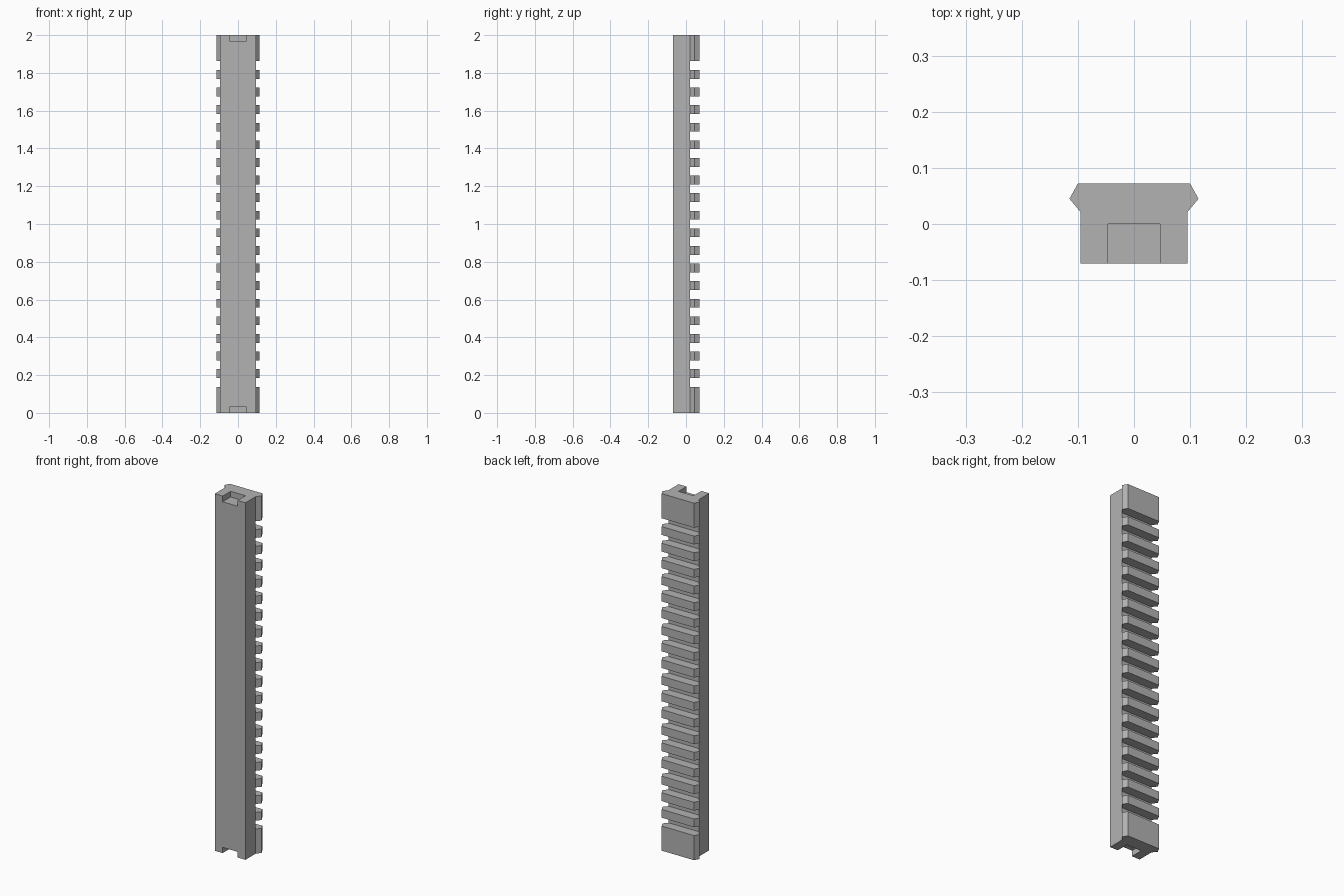
import bpy
import bmesh
from mathutils import Matrix, Vector

LENGTH = 2.0
END_BLOCK = 0.138      # plain length at each end
GROOVES = 19           # cross slots, with one tooth fewer between them
NOTCH_DEPTH = 0.032

cube = bpy.data.objects.get("Cube")
if cube:
    bpy.data.objects.remove(cube, do_unlink=True)


def make_material(name, colour):
    mat = bpy.data.materials.new(name)
    mat.use_nodes = True
    mat.diffuse_color = colour
    for node in mat.node_tree.nodes:
        if node.type == 'BSDF_PRINCIPLED':
            node.inputs["Base Color"].default_value = colour
    return mat


def make_object(name, bm):
    bmesh.ops.recalc_face_normals(bm, faces=bm.faces)
    mesh = bpy.data.meshes.new(name)
    bm.to_mesh(mesh)
    bm.free()
    obj = bpy.data.objects.new(name, mesh)
    bpy.context.collection.objects.link(obj)
    return obj


def add_box(bm, low, high):
    low, high = Vector(low), Vector(high)
    place = Matrix.Translation((low + high) / 2) @ Matrix.Diagonal((*(high - low), 1))
    bmesh.ops.create_cube(bm, size=1, matrix=place)


# Rail: mirrored cross-section extruded along its length
half = [(0.095, -0.07), (0.095, 0.021), (0.115, 0.045), (0.1, 0.072)]
outline = half + [(-x, y) for x, y in reversed(half)]
bm = bmesh.new()
base = bm.faces.new([bm.verts.new((x, y, 0)) for x, y in outline])
extruded = bmesh.ops.extrude_face_region(bm, geom=[base])
top_verts = [v for v in extruded["geom"] if isinstance(v, bmesh.types.BMVert)]
bmesh.ops.translate(bm, vec=(0, 0, LENGTH), verts=top_verts)
rail = make_object("slotted_rail", bm)
rail.data.materials.append(make_material("grey", (0.45, 0.45, 0.45, 1)))

# Cutter: evenly spaced slots across the back, and a notch at each end
bm = bmesh.new()
step = (LENGTH - 2 * END_BLOCK) / (2 * GROOVES - 1)
for i in range(GROOVES):
    z = END_BLOCK + 2 * i * step
    add_box(bm, (-0.2, 0.02, z), (0.2, 0.2, z + step))
for z0, z1 in ((-0.1, NOTCH_DEPTH), (LENGTH - NOTCH_DEPTH, LENGTH + 0.1)):
    add_box(bm, (-0.046, -0.2, z0), (0.046, 0, z1))
cutter = make_object("slot_cutter", bm)
cutter.hide_render = True

# Cut the slots, then remove the cutter
cut = rail.modifiers.new("slots", 'BOOLEAN')
cut.operation = 'DIFFERENCE'
cut.solver = 'EXACT'
cut.object = cutter
bpy.context.view_layer.objects.active = rail
bpy.ops.object.modifier_apply(modifier=cut.name)
bpy.data.objects.remove(cutter, do_unlink=True)
